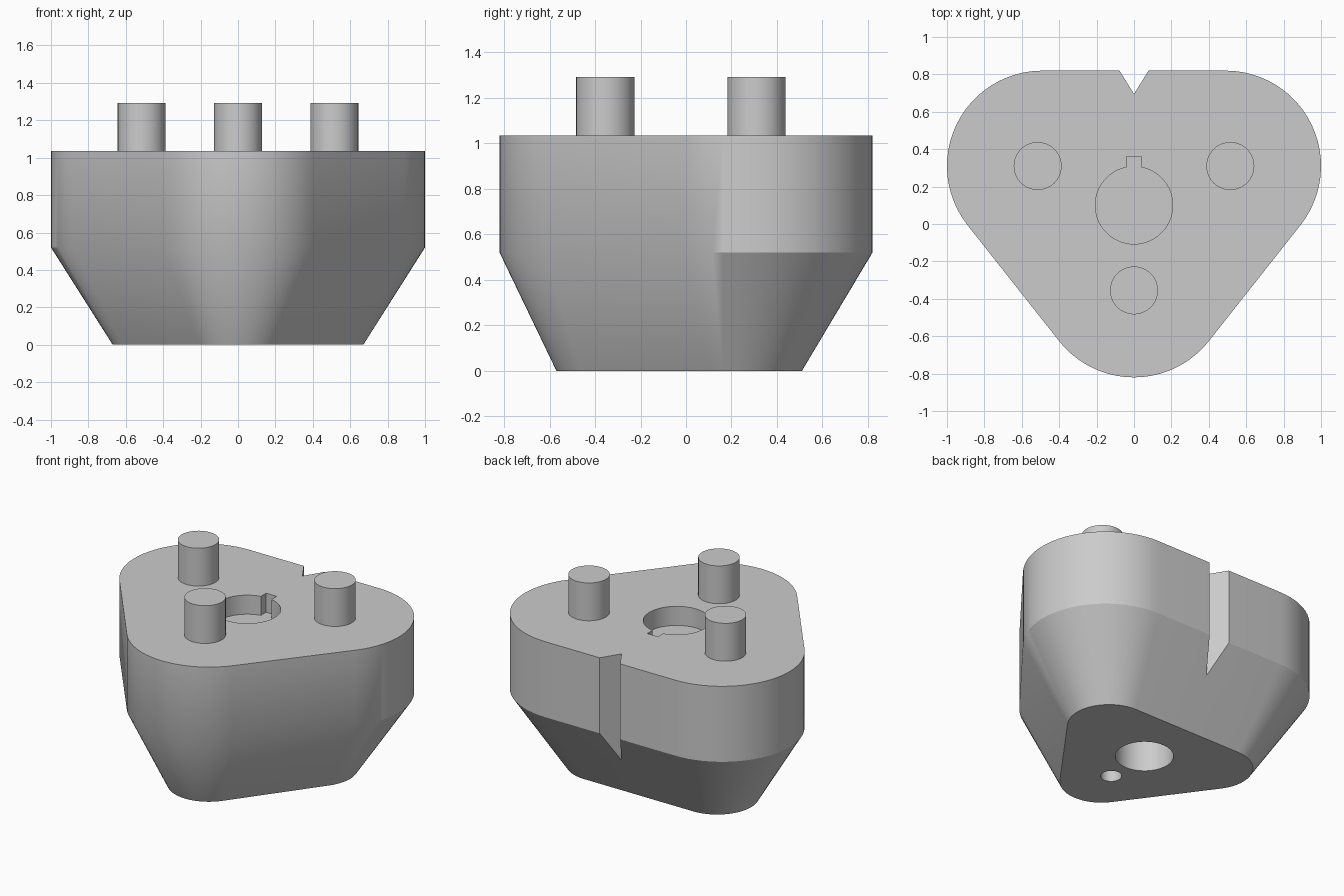
import bpy, bmesh, math
from mathutils import Vector

cube = bpy.data.objects.get("Cube")
if cube:
    bpy.data.objects.remove(cube, do_unlink=True)

grey = bpy.data.materials.new("plain_grey")
grey.use_nodes = True
grey.diffuse_color = (0.6, 0.6, 0.6, 1)
grey.node_tree.nodes["Principled BSDF"].inputs["Base Color"].default_value = grey.diffuse_color

TOP, WAIST = 1.035, 0.52      # heights of the body top and of the taper
HOLE_Y = 0.1                  # centre of the keyed pocket


def loft(name, rings):
    """Closed solid through (points, z) rings with equal point counts."""
    bm = bmesh.new()
    loops = [[bm.verts.new((x, y, z)) for x, y in pts] for pts, z in rings]
    n = len(loops[0])
    for low, high in zip(loops, loops[1:]):
        for i in range(n):
            j = (i + 1) % n
            bm.faces.new((low[i], low[j], high[j], high[i]))
    bm.faces.new(loops[0][::-1])
    bm.faces.new(loops[-1])
    bmesh.ops.recalc_face_normals(bm, faces=bm.faces)
    mesh = bpy.data.meshes.new(name)
    bm.to_mesh(mesh)
    bm.free()
    mesh.materials.append(grey)
    obj = bpy.data.objects.new(name, mesh)
    bpy.context.collection.objects.link(obj)
    return obj


def arc(centre, r, start, end, steps):
    angles = [start + (end - start) * i / steps for i in range(steps + 1)]
    return [(centre[0] + r * math.cos(a), centre[1] + r * math.sin(a)) for a in angles]


def rounded_triangle(half, back, front, r):
    """Outline around three equal circles, counter-clockwise."""
    t = -math.atan2(half, back - front)
    up = math.pi / 2
    return (arc((half, back), r, t, up, 24)
            + arc((-half, back), r, up, math.pi - t, 24)
            + arc((0, front), r, math.pi - t, 2 * math.pi + t, 20))


def cylinder(name, x, y, r, z0, z1):
    pts = arc((x, y), r, 0, 2 * math.pi, 64)[:-1]
    return loft(name, [(pts, z0), (pts, z1)])


def activate(obj):
    bpy.ops.object.select_all(action='DESELECT')
    obj.select_set(True)
    bpy.context.view_layer.objects.active = obj


def cut(obj, cutter):
    cutter.hide_render = True
    mod = obj.modifiers.new("cut", 'BOOLEAN')
    mod.operation, mod.solver, mod.object = 'DIFFERENCE', 'EXACT', cutter
    activate(obj)
    bpy.ops.object.modifier_apply(modifier=mod.name)
    bpy.data.objects.remove(cutter, do_unlink=True)


def smooth(obj):
    activate(obj)
    bpy.ops.object.shade_smooth_by_angle(angle=math.radians(30))


# Body: straight upper half, tapered lower half
wide = rounded_triangle(0.49, 0.31, -0.31, 0.51)
narrow = rounded_triangle(0.412, 0.252, -0.312, 0.258)
body = loft("body", [(narrow, 0), (wide, WAIST), (wide, TOP)])

# V notch down the back
notch = [(0, 0.695), (0.155, 0.945), (-0.155, 0.945)]
cut(body, loft("notch_cutter", [(notch, -0.1), (notch, 1.2)]))

# Shallow pocket with a key slot in the top
key = math.asin(0.04 / 0.207)
pocket = arc((0, HOLE_Y), 0.207, math.pi / 2 + key, 2.5 * math.pi - key, 64)
pocket += [(0.04, 0.36), (-0.04, 0.36)]
cut(body, loft("pocket_cutter", [(pocket, TOP - 0.13), (pocket, 1.2)]))

# Blind holes in the underside
cut(body, cylinder("large_hole_cutter", 0, HOLE_Y, 0.18, -0.1, 0.52))
cut(body, cylinder("small_hole_cutter", 0, -0.22, 0.065, -0.1, 0.3))
smooth(body)

# Three drive pins
for name, x, y in (("left_pin", 0.515, 0.31), ("right_pin", -0.515, 0.31), ("front_pin", 0, -0.355)):
    smooth(cylinder(name, x, y, 0.128, TOP - 0.02, 1.293))
